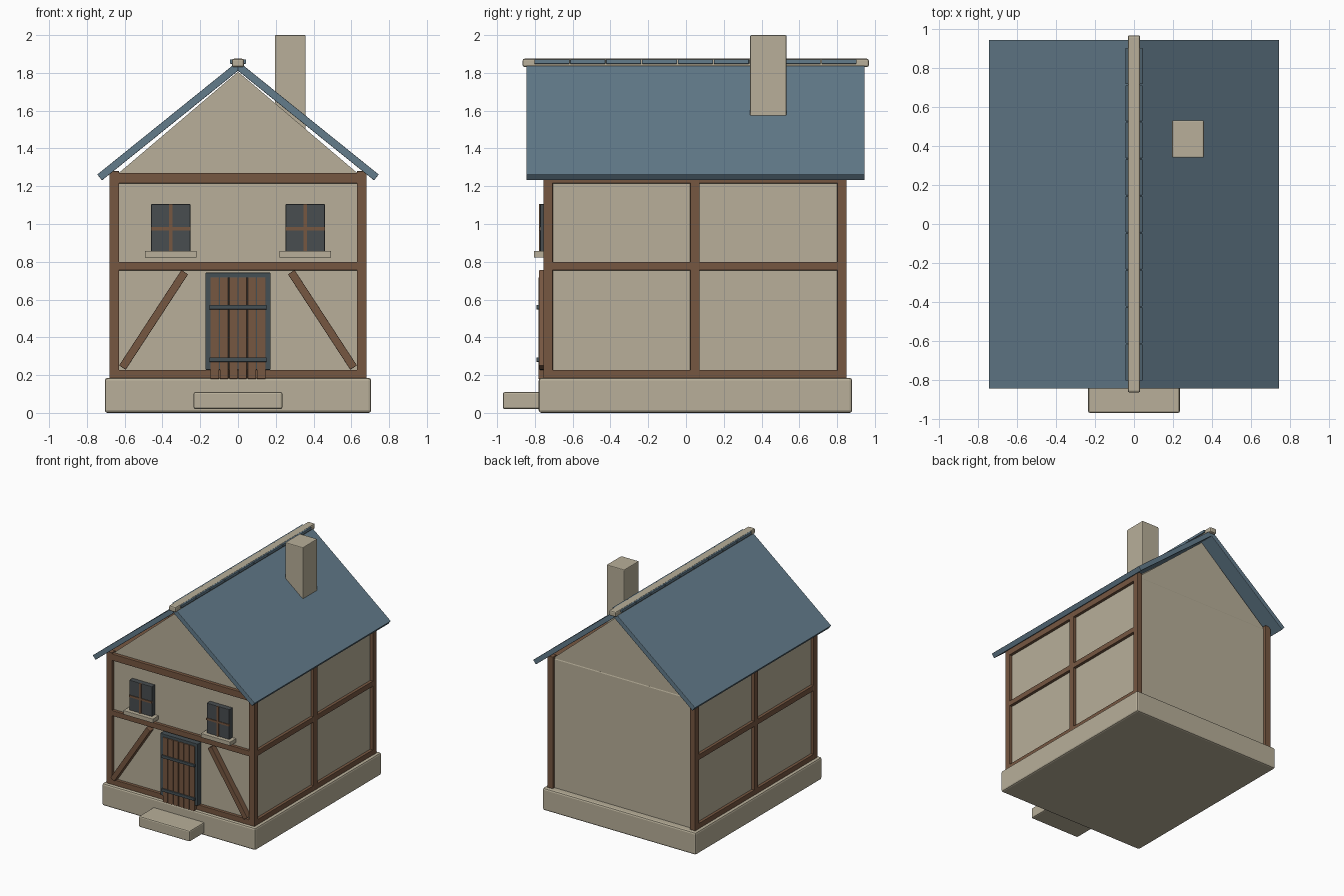
import bpy
import bmesh
from mathutils import Matrix, Vector

cube = bpy.data.objects.get("Cube")
if cube:
    bpy.data.objects.remove(cube, do_unlink=True)


def material(name, r, g, b):
    mat = bpy.data.materials.new(name)
    mat.use_nodes = True
    mat.diffuse_color = (r, g, b, 1)
    mat.node_tree.nodes["Principled BSDF"].inputs["Base Color"].default_value = (r, g, b, 1)
    return mat


plaster = material("warm_plaster", 0.48, 0.43, 0.32)
timber = material("brown_timber", 0.18, 0.095, 0.053)
slate = material("blue_slate", 0.125, 0.20, 0.26)
iron = material("dark_iron", 0.06, 0.08, 0.09)
glass = material("dark_glass", 0.065, 0.075, 0.08)


def finish(name, bm, mat, bevel=0.0):
    bmesh.ops.recalc_face_normals(bm, faces=bm.faces)
    mesh = bpy.data.meshes.new(name)
    bm.to_mesh(mesh)
    bm.free()
    mesh.materials.append(mat)
    obj = bpy.data.objects.new(name, mesh)
    bpy.context.collection.objects.link(obj)
    if bevel:
        mod = obj.modifiers.new("soft_edges", "BEVEL")
        mod.width = bevel
        mod.segments = 2
    return obj


def box(name, x, y, z, mat, bevel=0.003):
    """Box given by its low and high limits on each axis."""
    bm = bmesh.new()
    limits = (x, y, z)
    size = Vector([b - a for a, b in limits])
    mid = Vector([(a + b) / 2 for a, b in limits])
    bmesh.ops.create_cube(bm, size=1, matrix=Matrix.Translation(mid) @ Matrix.Diagonal(size.to_4d()))
    return finish(name, bm, mat, bevel)


def prism(name, profile, y, mat, bevel=0.0):
    """Profile of (x, z) points extruded along y."""
    bm = bmesh.new()
    face = bm.faces.new([bm.verts.new((px, y[0], pz)) for px, pz in profile])
    new = bmesh.ops.extrude_face_region(bm, geom=[face])["geom"]
    moved = [v for v in new if isinstance(v, bmesh.types.BMVert)]
    bmesh.ops.translate(bm, verts=moved, vec=(0, y[1] - y[0], 0))
    return finish(name, bm, mat, bevel)


# Main layout
WX, FRONT, BACK = 0.655, -0.73, 0.825
T = 0.025
BEAMS = {"sill": (0.183, 0.228), "middle": (0.755, 0.80), "top": (1.215, 1.27)}
SIDES = ((1, "left"), (-1, "right"))


def span(s, a, b):
    return tuple(sorted((s * a, s * b)))


# Foundation, doorstep, walls and attic
box("foundation", (-0.705, 0.705), (-0.78, 0.88), (0, 0.185), plaster, 0.014)
box("doorstep", (-0.235, 0.235), (-0.97, -0.74), (0.02, 0.11), plaster, 0.01)
box("walls", (-WX, WX), (FRONT, BACK), (0.17, 1.262), plaster, 0.01)
prism("gables", [(-WX, 1.25), (WX, 1.25), (0, 1.806)], (FRONT + 0.003, BACK - 0.003), plaster)

# Timber frame
for level, z in BEAMS.items():
    box(f"front_{level}_beam", (-0.68, 0.68), (FRONT - T, FRONT + T), z, timber)
for s, side in SIDES:
    for place, y in (("front", FRONT), ("middle", 0.0475), ("back", BACK)):
        box(f"{side}_{place}_post", span(s, WX - T, WX + T), (y - T, y + T), (0.183, 1.28), timber)
    for level, z in BEAMS.items():
        box(f"{side}_{level}_beam", span(s, WX - T, WX + T - 0.001), (FRONT, BACK), z, timber)

    # Diagonal brace beside the door
    low, high = Vector((s * 0.612, 0.24)), Vector((s * 0.282, 0.745))
    d = (high - low).normalized()
    n = Vector((-d.y, d.x)) * 0.021
    prism(f"{side}_brace", [low + n, low - n, high - n, high + n], (-0.778, -0.72), timber, 0.003)

    # Window with glazing bars and ledge
    cx = s * 0.356
    box(f"{side}_window_panel", (cx - 0.104, cx + 0.104), (-0.772, -0.72), (0.855, 1.105), glass)
    box(f"{side}_window_upright_bar", (cx - 0.009, cx + 0.009), (-0.778, -0.76), (0.855, 1.105), timber, 0)
    box(f"{side}_window_cross_bar", (cx - 0.104, cx + 0.104), (-0.777, -0.76), (0.966, 0.983), timber, 0)
    box(f"{side}_window_ledge", (cx - 0.136, cx + 0.136), (-0.805, -0.72), (0.823, 0.857), plaster)

# Door
box("door_frame", (-0.172, 0.172), (-0.775, -0.72), (0.228, 0.742), iron)
PLANKS, PITCH = 6, 0.0492
for i in range(PLANKS):
    x = (i - (PLANKS - 1) / 2) * PITCH
    box(f"door_plank_{i + 1}", (x - 0.0225, x + 0.0225), (-0.782, -0.74), (0.18, 0.718), timber)
for name, z in (("lower", 0.282), ("upper", 0.56)):
    box(f"door_{name}_band", (-0.152, 0.152), (-0.792, -0.77), (z - 0.012, z + 0.012), iron)

# Roof slopes, ridge and chimney
for s, side in SIDES:
    slope = [(0, 1.862), (0.745, 1.262), (0.72, 1.231), (0, 1.811)]
    prism(f"{side}_roof_slope", [(s * x, z) for x, z in slope], (-0.845, 0.945), slate, 0.003)
TILE = 0.19
for i in range(9):
    y = -0.805 + i * TILE
    box(f"ridge_tile_{i + 1}", (-0.043, 0.043), (y + 0.002, y + TILE - 0.002), (1.848, 1.871), slate)
box("ridge_cap", (-0.032, 0.032), (-0.865, 0.968), (1.831, 1.875), plaster, 0.01)
box("chimney", (0.195, 0.358), (0.34, 0.532), (1.48, 2.0), plaster, 0.006)
